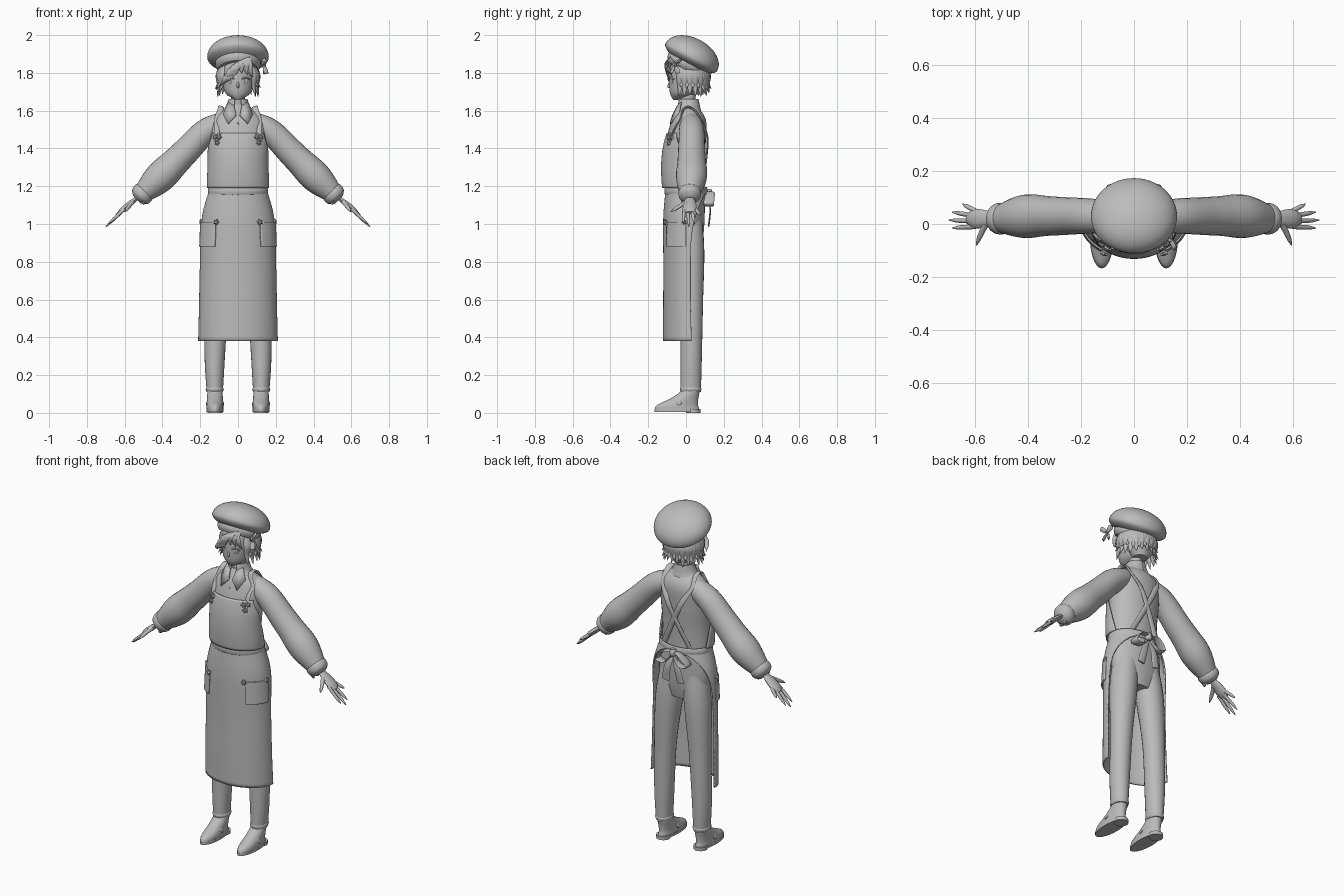
import bpy, bmesh, math, random
from math import sin, cos, pi, sqrt
from mathutils import Vector, Matrix

cube = bpy.data.objects.get("Cube")
if cube:
    bpy.data.objects.remove(cube)
random.seed(4)

grey = bpy.data.materials.new("plain_grey")
grey.use_nodes = True
colour = (0.5, 0.5, 0.5, 1)
grey.diffuse_color = colour
grey.node_tree.nodes["Principled BSDF"].inputs["Base Color"].default_value = colour


def sample(value, t):
    """Read a constant, a function or an evenly spaced smooth list at t in 0..1."""
    if callable(value):
        return value(t)
    if not isinstance(value, (tuple, list)):
        return value
    last = len(value) - 1
    i = min(int(t * last), last - 1)
    f = t * last - i
    a, b, c, d = value[max(i - 1, 0)], value[i], value[i + 1], value[min(i + 2, last)]
    slope_in, slope_out = (c - a) / 2, (d - b) / 2
    h = f * f * (3 - 2 * f)
    return b * (1 - h) + c * h + slope_in * f * (1 - f) ** 2 - slope_out * f * f * (1 - f)


def finish(name, bm, mirror=False, thick=0, angle=45):
    bmesh.ops.recalc_face_normals(bm, faces=bm.faces)
    mesh = bpy.data.meshes.new(name)
    bm.to_mesh(mesh)
    bm.free()
    obj = bpy.data.objects.new(name, mesh)
    bpy.context.collection.objects.link(obj)
    mesh.materials.append(grey)
    if thick:
        mod = obj.modifiers.new("thickness", "SOLIDIFY")
        mod.thickness, mod.offset = thick, 0
    if mirror:
        obj.modifiers.new("mirror", "MIRROR")
    bpy.ops.object.select_all(action="DESELECT")
    bpy.context.view_layer.objects.active = obj
    obj.select_set(True)
    bpy.ops.object.shade_smooth_by_angle(angle=math.radians(angle))
    return obj


def skin(name, rings, closed=True, **options):
    """Bridge rings into a surface; solid ones get end caps."""
    bm = bmesh.new()
    loops = [[bm.verts.new(p) for p in ring] for ring in rings]
    count = len(loops[0])
    for low, high in zip(loops, loops[1:]):
        for i in range(count if closed else count - 1):
            j = (i + 1) % count
            bm.faces.new((low[i], low[j], high[j], high[i]))
    if closed and not options.get("thick"):
        bm.faces.new(loops[0])
        bm.faces.new(loops[-1])
    return finish(name, bm, **options)


def stack(name, z, wide, deep, x=0, y=0, half=pi, start=None, sides=36, steps=24, closed=True, **options):
    """Level elliptical rings; angle zero faces the front."""
    rings = []
    for k in range(steps + 1):
        height, rx, ry, cx, cy, end = (sample(v, k / steps) for v in (z, wide, deep, x, y, half))
        begin = -end if start is None else start
        span = (end - begin) / (sides if closed else sides - 1)
        angles = [begin + span * i for i in range(sides)]
        rings.append([(cx + rx * sin(a), cy - ry * cos(a), height) for a in angles])
    return skin(name, rings, closed, **options)


def tube(name, path, radii, ref=(0, 1, 0), flat=1, sides=10, **options):
    """Sweep an ellipse along a smooth path; its wide axis follows ref."""
    size = len(radii) if isinstance(radii, tuple) else 0
    steps = 5 * max(len(path), size)
    axes = list(zip(*path))
    points = [Vector([sample(axis, k / steps) for axis in axes]) for k in range(steps + 1)]
    rings = []
    for k, p in enumerate(points):
        along = (points[min(k + 1, steps)] - points[max(k - 1, 0)]).normalized()
        u = Vector(ref)
        u = (u - along * u.dot(along)).normalized()
        v = along.cross(u) * flat
        r = sample(radii, k / steps)
        turn = [2 * pi * j / sides for j in range(sides)]
        rings.append([p + r * (u * cos(a) + v * sin(a)) for a in turn])
    return skin(name, rings, **options)


def star(name, at, facing, size=0.016, **options):
    """Small five-petal stud."""
    frame = Matrix.Translation(at) @ Vector(facing).to_track_quat("Z", "Y").to_matrix().to_4x4()
    rings = []
    for height, scale in ((-0.3, 1), (0.3, 1), (0.6, 0.5)):
        reach = [size * scale * (1 if i % 2 else 0.6) for i in range(10)]
        rings.append([frame @ Vector((r * cos(i * pi / 5), r * sin(i * pi / 5), height * size))
                      for i, r in enumerate(reach)])
    skin(name, rings, angle=20, **options)


# Shirt body
body = dict(z=(1.12, 1.63), wide=(.14, .145, .145, .15, .14, .05),
            deep=(.095, .1, .105, .105, .09, .045), y=(0, -.01, -.01, 0, .015, .01))
stack("shirt_body", **body)


def body_at(key, z):
    low, high = body["z"]
    return sample(body[key], (z - low) / (high - low))


def chest(x, z, side=-1, gap=.01):
    """Point just off the shirt, at the front or the back."""
    bulge = sqrt(max(0, 1 - (x / body_at("wide", z)) ** 2))
    return x, body_at("y", z) + side * (body_at("deep", z) * bulge + gap), z


# Sleeves and cuffs
wrist = Vector((.5, .02, 1.165))
down_arm = Vector((.7, 0, -.7))
tube("sleeves", [(.05, .025, 1.55), (.17, .03, 1.49), (.28, .03, 1.38), (.39, .03, 1.27), wrist],
     (.05, .065, .07, .075, .082, .055), sides=24, mirror=True)
tube("cuffs", [wrist - down_arm * .02, wrist + down_arm * .05], (.05, .06, .055, .03), sides=20, mirror=True)
for shift in (-.03, .01):
    star("cuff_studs", wrist + Vector((0, shift, -.05)), (-.5, -.6, -.5), mirror=True)

# Hands
tube("palms", [wrist, (.63, .02, 1.06)], (.02, .02, .033, .036, .02), flat=.45, mirror=True)
for i in range(4):
    spread = i - 1.5
    reach = .7 - .013 * (i - 2) ** 2
    tip = (reach, .03 - .03 * spread, .985 + 1.2 * (.7 - reach))
    tube("fingers", [(.6, .02 - .02 * spread, 1.08), tip], (.009, .009, .008, .002), mirror=True)
tube("thumbs", [(.56, 0, 1.115), (.58, -.04, 1.09), (.596, -.08, 1.065)], (.013, .011, .009, .002),
     ref=(1, 0, 1), mirror=True)

# Trousers
stack("trouser_hips", z=(.88, 1.18), wide=(.1, .15, .155, .14), deep=(.06, .08, .09, .1), y=(.02, .015, .01, 0))
stack("trouser_legs", z=(.11, 1.04), wide=(.043, .054, .062, .076, .07), deep=(.054, .057, .06, .075, .07),
      x=(.123, .123, .113, .093, .07), y=(.025, .027, .03, .022, .015), sides=24, mirror=True)
stack("trouser_hems", z=(.11, .14), wide=(.04, .048, .04), deep=(.05, .057, .05), x=.123, y=.025,
      sides=24, steps=6, mirror=True)

# Shoes
shoe = dict(x=.122, sides=28, mirror=True)
stack("shoe_soles", z=(.005, .02), wide=.045, deep=.12, y=-.048, steps=1, **shoe)
stack("shoe_heels", z=(0, .02), wide=.039, deep=.038, y=.038, steps=1, **shoe)
stack("shoe_uppers", z=(.02, .13), wide=(.044, .044, .042, .04, .037), deep=(.118, .108, .075, .053, .045),
      y=(-.048, -.044, -.01, .018, .025), **shoe)
arch = [pi * i / 6 for i in range(7)]
tube("shoe_straps", [(.122 - .044 * cos(a), -.03 - .025 * sin(a), .045 + .035 * sin(a)) for a in arch],
     .012, flat=.4, mirror=True)

# Apron skirt wraps the waist and opens at the back
sheet = dict(closed=False, thick=.008)
skirt = dict(wide=(.15, .19, .198, .203, .207), deep=(.105, .127, .136, .142, .147), y=(0, .01, .02, .025, .03))
stack("apron_skirt", z=(1.18, .38), half=lambda t: pi / 2 + 1.5 * (1 - t) ** 6, sides=60, **skirt, **sheet)
stack("apron_waistband", z=(1.155, 1.195), wide=(.153, .157, .152), deep=(.108, .112, .107), steps=6, thick=.006)

# Apron bib follows the shirt and hangs loose at the waist
bib_height = lambda t: 1.19 + .29 * t
looseness = lambda t: .008 + .008 * (1 - t)
stack("apron_bib", z=bib_height, half=(1.9, 1.7, 1.4, 1), sides=48, y=lambda t: body_at("y", bib_height(t)),
      wide=lambda t: body_at("wide", bib_height(t)) + looseness(t),
      deep=lambda t: body_at("deep", bib_height(t)) + looseness(t), **sheet)

# Pockets
stack("apron_pockets", z=(.88, 1.01), wide=(.202, .197), deep=(.141, .134), y=.01, start=.64, half=1.5,
      sides=16, mirror=True, **sheet)
star("pocket_studs", (.115, -.11, 1.01), (.4, -1, 0), mirror=True)
star("side_studs", (.195, -.01, 1.01), (1, 0, 0), mirror=True)

# Apron straps run over the shoulders and cross behind
front = [chest(.11, z) for z in (1.44, 1.5, 1.55)]
behind = [chest(.09 - .044 * i, 1.55 - .09 * i, side=1) for i in range(5)]
tube("apron_straps", front + [(.09, -.01, 1.612), (.09, .035, 1.612)] + behind, .016, ref=(1, 0, .3),
     flat=.35, mirror=True)
for x, z in ((.1, 1.46), (.12, 1.46), (.11, 1.43)):
    star("strap_studs", chest(x, z, gap=.02), (.5, -1, 0), mirror=True)

# Bow at the back
tube("bow_loops", [(0, .115, 1.165), (.05, .13, 1.165), (.1, .12, 1.11), (.05, .125, 1.1), (0, .12, 1.155)],
     (.012, .022, .028, .022, .012), flat=.2, mirror=True)
tube("bow_tails", [(0, .112, 1.16), (.03, .128, 1.08), (.05, .12, .99)], (.01, .02, .024), ref=(1, 0, 0),
     flat=.2, mirror=True)
tube("bow_knot", [(0, .122, 1.185), (0, .122, 1.14)], (.013, .02, .013), ref=(1, 0, 0))

# Neck, collar and shirt button
stack("neck", z=(1.58, 1.72), wide=(.045, .038, .04), deep=(.045, .04, .045), y=.01, sides=20)
stack("collar_band", z=(1.595, 1.66), wide=(.08, .058, .046), deep=(.064, .056, .05), y=.013, start=.35,
      sides=24, mirror=True, **sheet)
bm = bmesh.new()
outline = [chest(x, z, gap=.016) for x, z in ((.01, 1.575), (.052, 1.53), (.078, 1.58))]
bm.faces.new([bm.verts.new(p) for p in outline + [(.052, -.025, 1.645), (.02, -.045, 1.625)]])
finish("collar_flaps", bm, mirror=True, thick=.007)
star("shirt_button", chest(0, 1.53, gap=.004), (0, -1, .2), .008)

# Head and face
stack("head", z=(1.656, 1.88), wide=(.012, .064, .083, .088, .085, .07), deep=(.012, .064, .09, .095, .09, .075),
      y=(-.056, -.02, 0, .006, .01, .01))
tube("nose", [(0, -.084, 1.755), (0, -.092, 1.73), (0, -.084, 1.722)], (.004, .007, .004), ref=(1, 0, 0))
tube("mouth", [(-.016, -.075, 1.699), (0, -.081, 1.696), (.016, -.075, 1.699)], .003)
tube("upper_lashes", [(.02, -.086, 1.768), (.04, -.081, 1.775), (.062, -.066, 1.765)], .004, mirror=True)
stack("irises", z=(1.742, 1.772), wide=(.006, .012, .01), deep=.008, x=.041, y=-.074, sides=10, steps=6, mirror=True)

# Hair cap and two rows of hanging locks
stack("hair_cap", z=(1.685, 1.88), wide=(.04, .09, .104, .085), deep=(.04, .07, .083, .08), y=(.05, .04, .03, .03))
for row in range(2):
    for i in range(15):
        a = .95 + (2 * pi - 1.9) * (i + row / 2) / 14.5
        tip = random.uniform(1.67, 1.7) + .025 * row
        levels = ((.09, 1.84), (.107, 1.785), (.102, (tip + 1.785) / 2), (.112 + .01 * row, tip))
        tube("hair_lock", [(r * sin(a), .022 - .92 * r * cos(a), z) for r, z in levels],
             (.018, .021, .016, .001), ref=(cos(a), sin(a), 0), flat=.55, sides=8)

# Swept fringe
brow = lambda x: .004 - .105 * sqrt(1 - (x / .115) ** 2)
for i in range(7):
    x = -.1 + .03 * i
    drop = 1.795 - 5 * (x - .02) ** 2
    middle = .02 + .65 * (x - .02)
    tube("fringe_lock", [(.05, -.07, 1.885), (middle, brow(middle) - .003, drop + .05), (x, brow(x), drop)],
         (.018, .02, .001), ref=(1, 0, .5), flat=.4, sides=8)

# Tilted beret: a domed top over a narrow band
swell = lambda t: -.8 + (pi / 2 + .79) * t
crown = stack("beret_crown", z=lambda t: (.1 if t > .34 else .055) * sin(swell(t)),
              wide=lambda t: .163 * cos(swell(t)), deep=lambda t: .155 * cos(swell(t)), sides=48)
band = stack("beret_band", z=(-.075, -.035), wide=(.104, .118, .12), deep=(.1, .114, .116), sides=48, steps=8)
for part in (crown, band):
    part.location = (0, .029, 1.885)
    part.rotation_euler.x = math.radians(-28)

# Ribbon on the beret
knot = Vector((.135, -.06, 1.845))
star("ribbon_centre", knot, (.9, -.5, 0), .018)
for angle in (.5, 2.6, 4.2, 5.2):
    out = Vector((.2 - .2 * cos(angle), .7 * cos(angle), sin(angle))) * .055
    tube("ribbon_tail", [knot, knot + out * .6, knot + out], (.006, .014, .012), ref=(.3, .6, .7), flat=.35)
